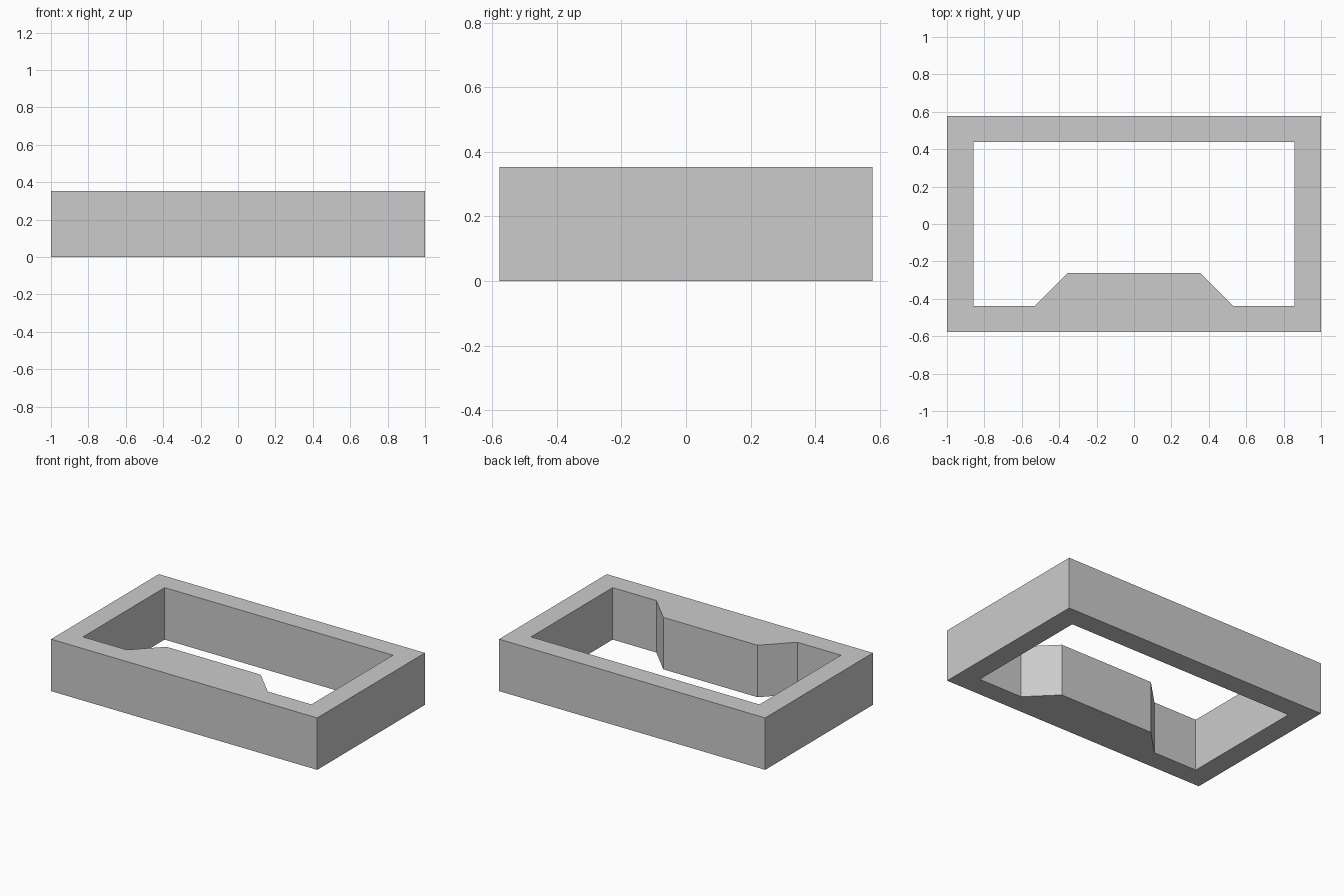
import bpy
import bmesh

if "Cube" in bpy.data.objects:
    bpy.data.objects.remove(bpy.data.objects["Cube"], do_unlink=True)

HALF_Y, HEIGHT = 0.578, 0.353      # overall half depth and height
IN_X, IN_Y = 0.858, 0.438          # opening half sizes
STEP_Y, STEP_X, STEP_BASE = -0.262, 0.354, 0.53   # thickened front wall

grey = bpy.data.materials.new("grey")
grey.use_nodes = True
colour = (0.6, 0.6, 0.6, 1)
grey.diffuse_color = colour
grey.node_tree.nodes["Principled BSDF"].inputs["Base Color"].default_value = colour

# Plan of the left half of the frame, open on the centre line
outline = [
    (0, HALF_Y), (1, HALF_Y), (1, -HALF_Y), (0, -HALF_Y),
    (0, STEP_Y), (STEP_X, STEP_Y), (STEP_BASE, -IN_Y),
    (IN_X, -IN_Y), (IN_X, IN_Y), (0, IN_Y),
]

bm = bmesh.new()
bottom = [bm.verts.new((x, y, 0)) for x, y in outline]
top = [bm.verts.new((x, y, HEIGHT)) for x, y in outline]
bm.faces.new(bottom)
bm.faces.new(top[::-1])
# Walls, skipping the edges that meet the mirrored half
for i, (x, y) in enumerate(outline):
    j = (i + 1) % len(outline)
    if x > 0 or outline[j][0] > 0:
        bm.faces.new((bottom[j], bottom[i], top[i], top[j]))
bmesh.ops.recalc_face_normals(bm, faces=bm.faces)

mesh = bpy.data.meshes.new("frame")
bm.to_mesh(mesh)
bm.free()
mesh.materials.append(grey)
frame = bpy.data.objects.new("frame", mesh)
bpy.context.collection.objects.link(frame)

# Other half
mirror = frame.modifiers.new("mirror", "MIRROR")
mirror.use_axis[0] = True
mirror.use_clip = True
